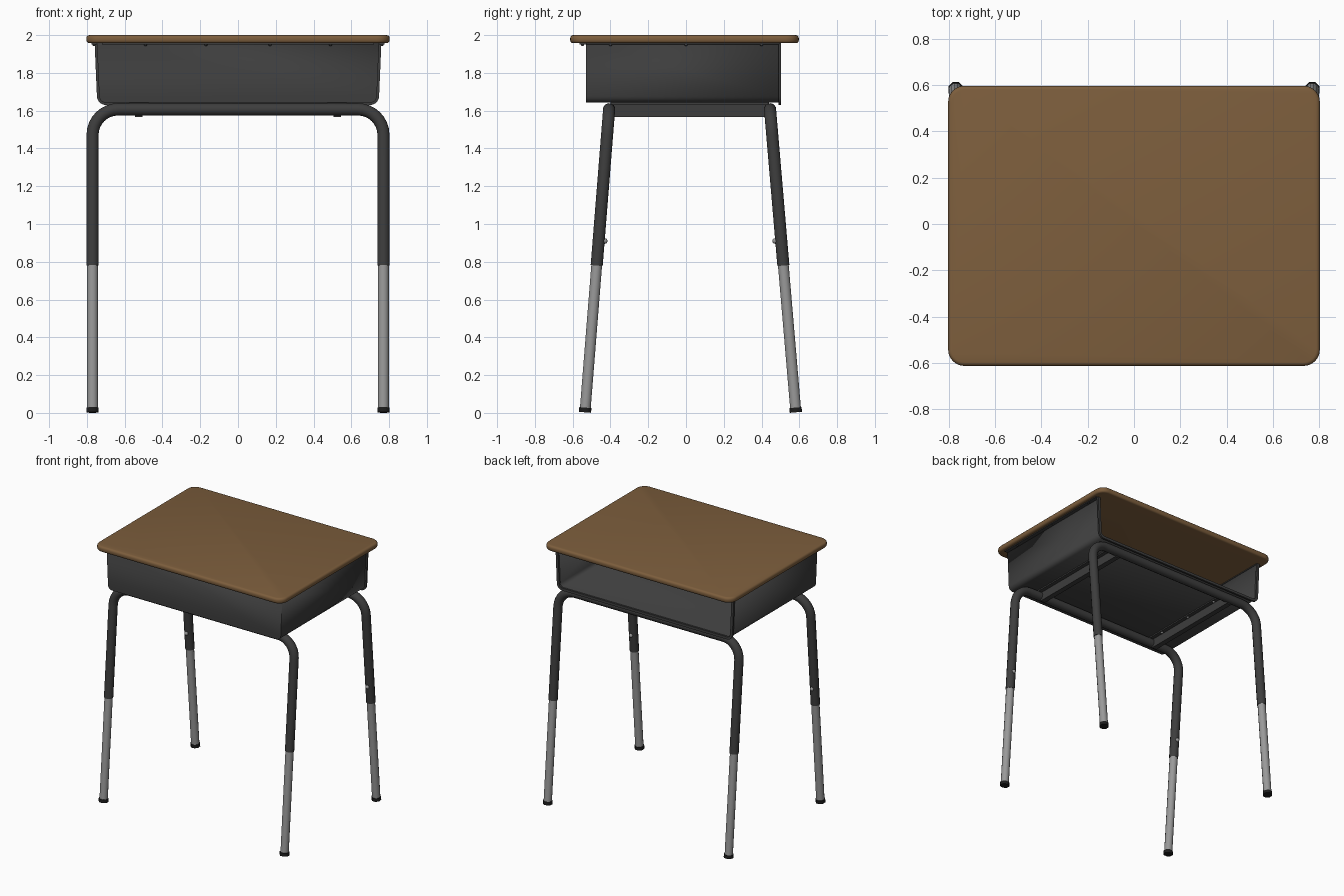
import bpy, bmesh, math
from mathutils import Vector

if "Cube" in bpy.data.objects:
    bpy.data.objects.remove(bpy.data.objects["Cube"])


def material(name, rgb):
    m = bpy.data.materials.new(name)
    m.use_nodes = True
    m.diffuse_color = (*rgb, 1)
    bsdf = m.node_tree.nodes["Principled BSDF"]
    bsdf.inputs["Base Color"].default_value = (*rgb, 1)
    bsdf.inputs["Roughness"].default_value = 0.6
    return m


wood = material("brown wood", (0.205, 0.112, 0.046))
dark = material("dark grey steel", (0.047, 0.047, 0.047))
chrome = material("light grey steel", (0.32, 0.32, 0.32))
rubber = material("black rubber", (0.012, 0.012, 0.012))


def finish(name, bm, mat, angle=40):
    bmesh.ops.recalc_face_normals(bm, faces=bm.faces)
    mesh = bpy.data.meshes.new(name)
    bm.to_mesh(mesh)
    bm.free()
    mesh.materials.append(mat)
    ob = bpy.data.objects.new(name, mesh)
    bpy.context.collection.objects.link(ob)
    bpy.ops.object.select_all(action="DESELECT")
    ob.select_set(True)
    bpy.context.view_layer.objects.active = ob
    bpy.ops.object.shade_smooth_by_angle(angle=math.radians(angle))
    return ob


def add_box(bm, lo, hi):
    lo, hi = Vector(lo), Vector(hi)
    verts = bmesh.ops.create_cube(bm, size=1)["verts"]
    for v in verts:
        v.co = (lo + hi) / 2 + v.co * (hi - lo)


def tube(name, path, radius, normal, mat, sides=12):
    """Sweep a round section along a planar path."""
    bm = bmesh.new()
    rings = []
    for i, p in enumerate(path):
        t = (path[min(i + 1, len(path) - 1)] - path[max(i - 1, 0)]).normalized()
        side = t.cross(normal)
        ring = []
        for k in range(sides):
            a = math.tau * (k + 0.5) / sides
            ring.append(bm.verts.new(p + radius * (math.cos(a) * normal + math.sin(a) * side)))
        rings.append(ring)
    for a, b in zip(rings, rings[1:]):
        for k in range(sides):
            j = (k + 1) % sides
            bm.faces.new((a[k], a[j], b[j], b[k]))
    bm.faces.new(rings[0])
    bm.faces.new(rings[-1])
    return finish(name, bm, mat, 50)


def dots(name, points, radius, mat):
    bm = bmesh.new()
    for p in points:
        made = bmesh.ops.create_uvsphere(bm, u_segments=8, v_segments=6, radius=radius)
        bmesh.ops.translate(bm, verts=made["verts"], vec=p)
    return finish(name, bm, mat, 60)


# Desktop: rounded corners, then rounded rim
bm = bmesh.new()
add_box(bm, (-0.803, -0.613, 1.957), (0.803, 0.597, 2.0))
upright = [e for e in bm.edges if abs(e.verts[0].co.z - e.verts[1].co.z) > 0.01]
bmesh.ops.bevel(bm, geom=upright, offset=0.07, segments=6, profile=0.5, affect="EDGES")
rim = [e for e in bm.edges if abs(e.verts[0].co.z - e.verts[1].co.z) < 0.001]
bmesh.ops.bevel(bm, geom=rim, offset=0.016, segments=3, profile=0.5, affect="EDGES")
finish("desktop", bm, wood, 35)


# Book box: U-shaped sheet with a closed front and an open back
def box_profile(grow=0.0):
    half = [(0.747 + grow, 1.957)]
    r = 0.035 + grow
    for i in range(6):
        a = math.pi / 2 * i / 5
        half.append((0.700 + r * math.cos(a), 1.677 - r * math.sin(a)))
    return half + [(-x, z) for x, z in reversed(half)]


def strip(bm, a, b):
    for i in range(len(a) - 1):
        bm.faces.new((a[i], a[i + 1], b[i + 1], b[i]))


FRONT, BACK = -0.53, 0.495
bm = bmesh.new()
front = [bm.verts.new((x, FRONT, z)) for x, z in box_profile()]
back = [bm.verts.new((x, BACK, z)) for x, z in box_profile()]
strip(bm, front, back)
bm.faces.new(front)
box = finish("book_box", bm, dark)
# Normals must point out of the box so that the sheet thickens inward
if box.data.polygons[len(front) - 1].normal.y > 0:
    box.data.flip_normals()
sheet = box.modifiers.new("sheet", "SOLIDIFY")
sheet.thickness = 0.008
sheet.offset = -1

# Folded lip around the open back
bm = bmesh.new()
loops = []
for y, grow in ((BACK - 0.006, 0.012), (BACK + 0.008, 0.012),
                (BACK + 0.008, -0.008), (BACK - 0.006, -0.008)):
    loops.append([bm.verts.new((x, y, z)) for x, z in box_profile(grow)])
for a, b in zip(loops, loops[1:] + loops[:1]):
    strip(bm, a, b)
for end in (0, -1):
    bm.faces.new([loop[end] for loop in loops])
finish("box_back_lip", bm, dark)

# Mounting flanges under the desktop, with screws
bm = bmesh.new()
for s in (-1, 1):
    xs = sorted((s * 0.735, s * 0.775))
    add_box(bm, (xs[0], FRONT, 1.950), (xs[1], BACK, 1.958))
add_box(bm, (-0.72, FRONT - 0.035, 1.950), (0.72, FRONT + 0.004, 1.958))
finish("mounting_flanges", bm, dark)
screws = [(s * 0.762, y, 1.949) for s in (-1, 1) for y in (-0.4, 0.0, 0.4)]
screws += [(x, FRONT - 0.018, 1.949) for x in (-0.49, -0.17, 0.17, 0.49)]
dots("flange_screws", screws, 0.008, dark)

# Front and back leg frames
LEG_X, TOP_Z, BEND, SPLIT = 0.77, 1.607, 0.135, 0.78
for label, foot_y, top_y in (("front", -0.535, -0.407), ("back", 0.582, 0.445)):
    def at(x, z):
        return Vector((x, foot_y + (top_y - foot_y) * z / TOP_Z, z))

    normal = Vector((1, 0, 0)).cross(at(0, 1) - at(0, 0)).normalized()
    half = [at(LEG_X, SPLIT)]
    for i in range(9):
        a = math.pi / 2 * i / 8
        half.append(at(LEG_X - BEND + BEND * math.cos(a), TOP_Z - BEND + BEND * math.sin(a)))
    path = half + [Vector((-p.x, p.y, p.z)) for p in reversed(half)]
    tube(label + "_leg_frame", path, 0.033, normal, dark)

    inward = 1 if foot_y < 0 else -1
    for side, s in (("left", 1), ("right", -1)):
        x = s * LEG_X
        tube(f"{label}_{side}_lower_leg", [at(x, 0.02), at(x, SPLIT + 0.02)], 0.0295, normal, chrome)
        tube(f"{label}_{side}_foot", [at(x, 0.003), at(x, 0.028)], 0.035, normal, rubber, 8)
        dots(f"{label}_{side}_height_screw", [at(x, 0.91) + Vector((0, inward * 0.032, 0))], 0.015, chrome)

# Cross rails joining the two frames below the box
rivets = []
for side, s in (("left", 1), ("right", -1)):
    bm = bmesh.new()
    x = s * 0.525
    add_box(bm, (x - 0.02, -0.40, 1.566), (x + 0.02, 0.44, 1.64))
    add_box(bm, (x - 0.05, -0.40, 1.632), (x + 0.05, 0.44, 1.643))
    finish(side + "_cross_rail", bm, dark)
    rivets += [(x - s * 0.035, y, 1.631) for y in (-0.27, 0.02, 0.31)]
dots("rail_rivets", rivets, 0.010, chrome)
